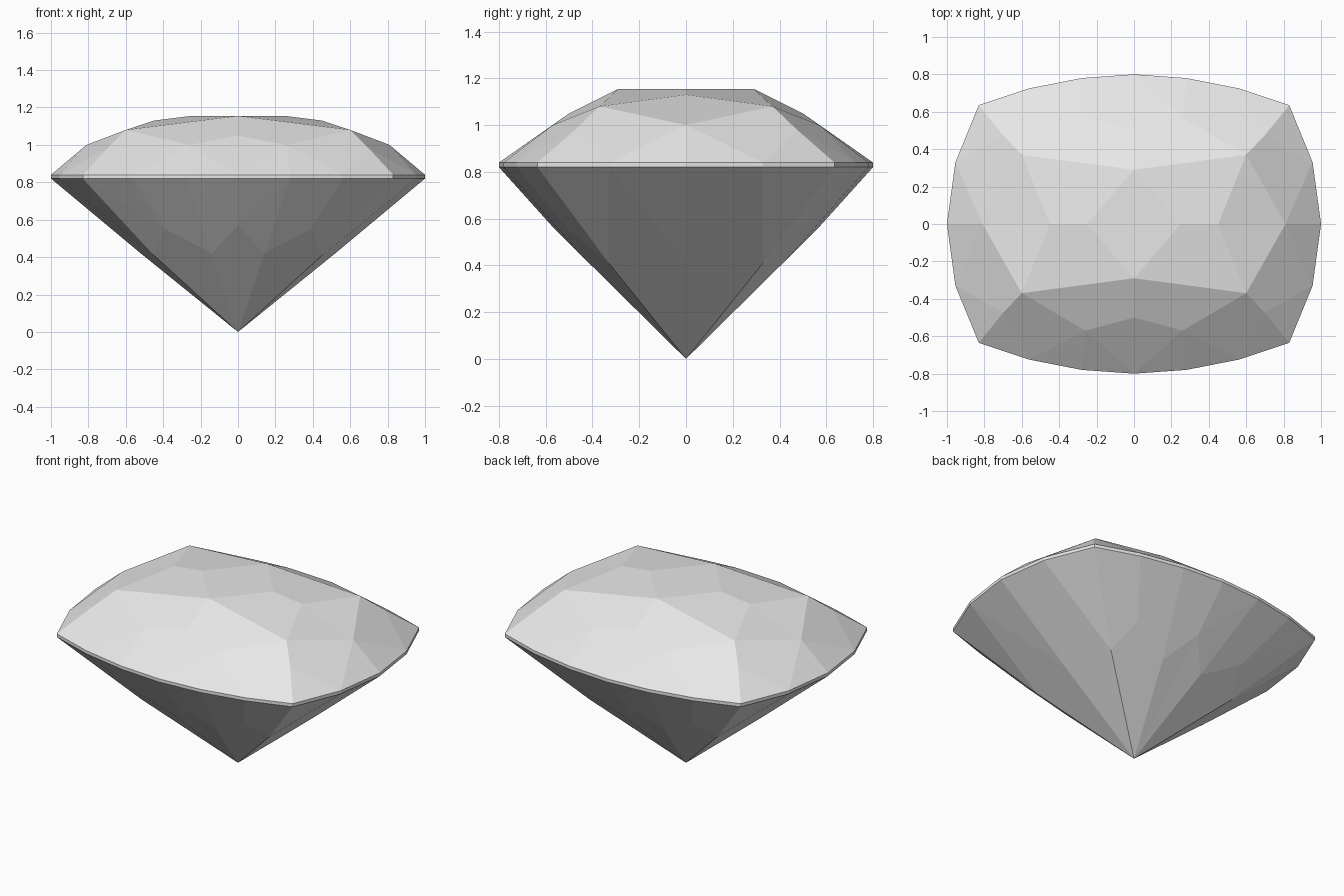
import bpy
import bmesh
from mathutils import Vector

cube = bpy.data.objects.get("Cube")
if cube:
    bpy.data.objects.remove(cube)

stone = bpy.data.materials.new("pale grey stone")
stone.use_nodes = True
stone.diffuse_color = (0.8, 0.8, 0.8, 1)
stone.node_tree.nodes["Principled BSDF"].inputs["Base Color"].default_value = (0.8, 0.8, 0.8, 1)

# Girdle outline of one quarter, from the middle of the back to the middle of the side
OUTLINE = [(0, 0.8), (0.28, 0.78), (0.56, 0.725), (0.83, 0.635), (0.955, 0.33), (1, 0)]
LOW, HIGH = 0.82, 0.84
low = [Vector((x, y, LOW)) for x, y in OUTLINE]
high = [Vector((x, y, HIGH)) for x, y in OUTLINE]

# Crown corners of one quarter
centre = Vector((0, 0, 1.155))
table_back = Vector((0, 0.29, 1.155))
table_side = Vector((0.25, 0, 1.155))
star_side = Vector((0.45, 0, 1.13))
shoulder = Vector((0.6, 0.37, 1.08))
kite_side = Vector((0.81, 0, 1.0))
kite_back = Vector((0, 0.5, 1.05))
break_back = Vector((0.26, 0.57, 1.0))
corner_mid = Vector((0.7, 0.475, 0.98))

# Pavilion corners of one quarter
tip = Vector((0, 0, 0))
main_back = Vector((0, 0.575, 0.57))
low_back = Vector((0.14, 0.425, 0.42))
mid_back = Vector((0.39, 0.5, 0.55))
low_corner = Vector((0.45, 0.33, 0.41))
low_side = Vector((0.52, 0, 0.42))

crown = [
    (centre, table_back, table_side),
    (table_side, table_back, shoulder, star_side),
    (star_side, shoulder, kite_side),
    (table_back, kite_back, break_back, shoulder),
    (kite_back, high[0], break_back),
    (break_back, high[0], high[1]),
    (break_back, high[1], high[2]),
    (shoulder, break_back, high[2], corner_mid),
    (corner_mid, high[2], high[3]),
    (shoulder, corner_mid, high[4], kite_side),
    (corner_mid, high[3], high[4]),
    (kite_side, high[4], high[5]),
]
pavilion = [
    (tip, main_back, low_back),
    (tip, low_back, mid_back, low_corner),
    (main_back, low[0], low[1]),
    (low_back, main_back, low[1]),
    (low_back, low[1], low[2], mid_back),
    (mid_back, low[2], low[3]),
    (mid_back, low[3], low_corner),
    (low_corner, low[3], low[4]),
    (tip, low_corner, low[4], low_side),
    (low_side, low[4], low[5]),
]
girdle = list(zip(low, low[1:], high[1:], high))

# Repeat the quarter four times and weld the seams
bm = bmesh.new()
for sx in (1, -1):
    for sy in (1, -1):
        for facet in crown + pavilion + girdle:
            bm.faces.new([bm.verts.new((p.x * sx, p.y * sy, p.z)) for p in facet])
bmesh.ops.remove_doubles(bm, verts=bm.verts, dist=0.001)
bmesh.ops.recalc_face_normals(bm, faces=bm.faces)

mesh = bpy.data.meshes.new("cut_gemstone")
bm.to_mesh(mesh)
bm.free()
mesh.materials.append(stone)
gem = bpy.data.objects.new("cut_gemstone", mesh)
bpy.context.collection.objects.link(gem)
